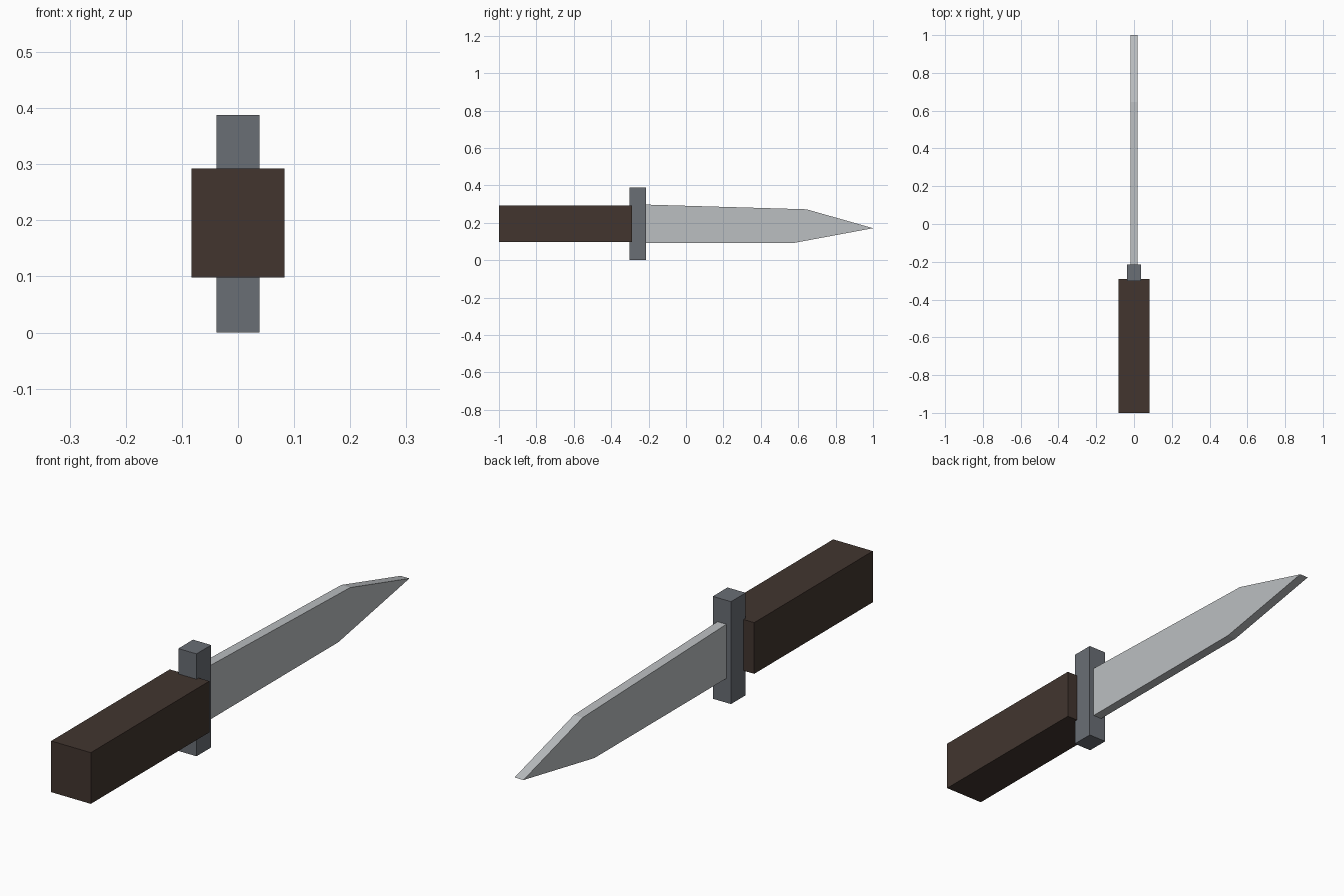
import bpy
import bmesh

if "Cube" in bpy.data.objects:
    bpy.data.objects.remove(bpy.data.objects["Cube"])


def make_material(name, rgb):
    mat = bpy.data.materials.new(name)
    mat.diffuse_color = (*rgb, 1.0)
    mat.use_nodes = True
    mat.node_tree.nodes["Principled BSDF"].inputs["Base Color"].default_value = mat.diffuse_color
    return mat


def extruded_profile(name, profile, half_width, mat):
    """Extrude a (y, z) side profile symmetrically along x."""
    bm = bmesh.new()
    face = bm.faces.new([bm.verts.new((-half_width, y, z)) for y, z in profile])
    result = bmesh.ops.extrude_face_region(bm, geom=[face])
    verts = [v for v in result["geom"] if isinstance(v, bmesh.types.BMVert)]
    bmesh.ops.translate(bm, verts=verts, vec=(2 * half_width, 0, 0))
    bmesh.ops.recalc_face_normals(bm, faces=bm.faces)
    mesh = bpy.data.meshes.new(name)
    bm.to_mesh(mesh)
    bm.free()
    mesh.materials.append(mat)
    obj = bpy.data.objects.new(name, mesh)
    bpy.context.collection.objects.link(obj)
    return obj


def rectangle(y0, y1, z0, z1):
    return [(y0, z0), (y1, z0), (y1, z1), (y0, z1)]


wood = make_material("dark brown wood", (0.054, 0.036, 0.028))
iron = make_material("grey iron", (0.144, 0.156, 0.178))
steel = make_material("light steel", (0.50, 0.52, 0.535))

# Grip block
extruded_profile("handle", rectangle(-1.0, -0.29, 0.098, 0.292), 0.083, wood)

# Upright cross guard
extruded_profile("guard", rectangle(-0.303, -0.215, 0.0, 0.388), 0.038, iron)

# Flat blade, tapering to a point
blade_profile = [(-0.24, 0.092), (0.575, 0.092), (1.0, 0.171),
                 (0.645, 0.272), (-0.24, 0.298)]
extruded_profile("blade", blade_profile, 0.0185, steel)
